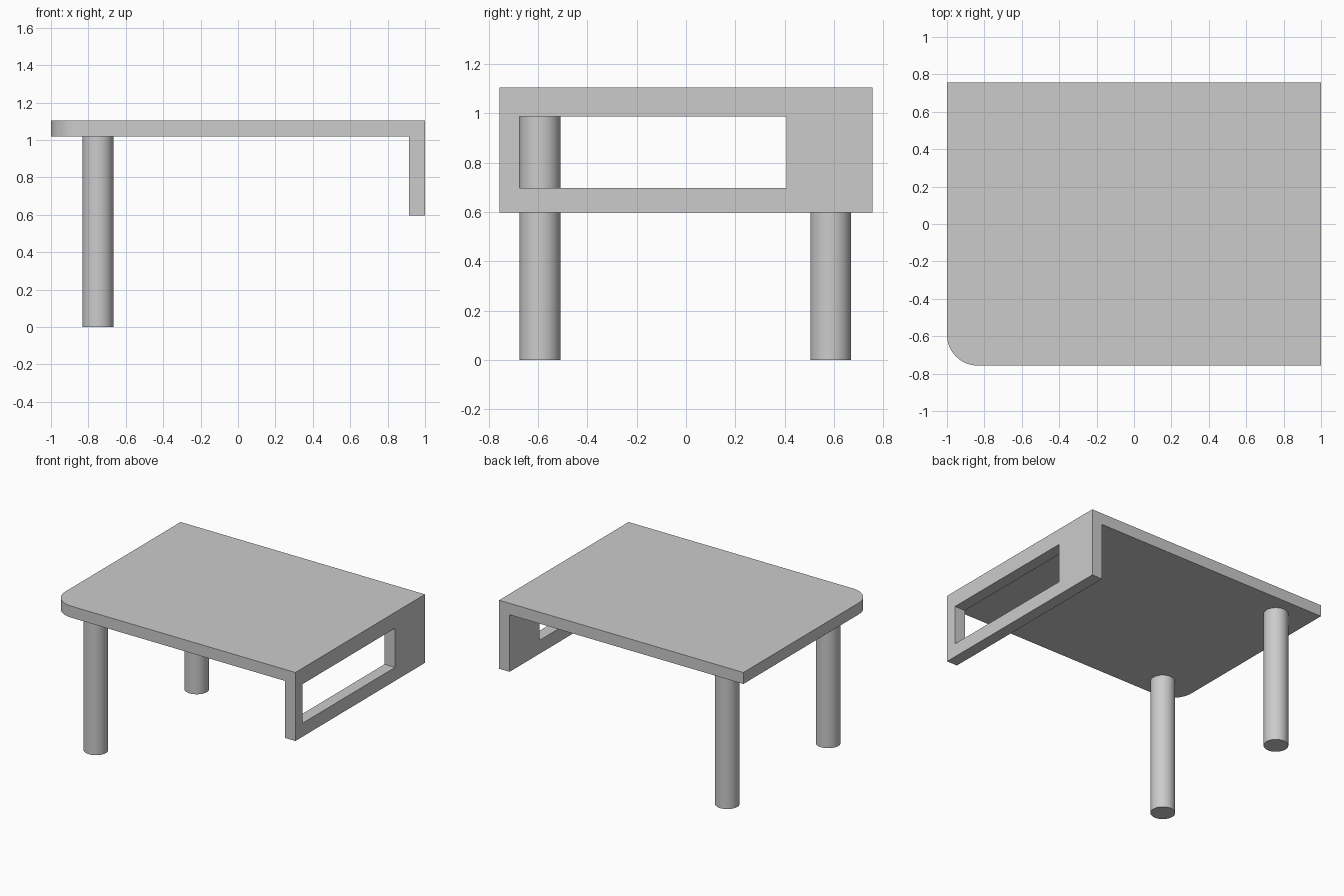
import bpy, bmesh
from math import sin, cos, pi

if "Cube" in bpy.data.objects:
    bpy.data.objects.remove(bpy.data.objects["Cube"], do_unlink=True)

HALF_Y, TOP, UNDER, PANEL_LOW, PANEL_IN = 0.757, 1.104, 1.019, 0.597, 0.914
CORNER, LEG_R = 0.165, 0.083

grey = bpy.data.materials.new("plain grey")
grey.use_nodes = True
colour = (0.6, 0.6, 0.6, 1)
grey.diffuse_color = colour
grey.node_tree.nodes["Principled BSDF"].inputs["Base Color"].default_value = colour


def prism(name, outline, z0, z1):
    """Extrude a plan outline (counter-clockwise) from z0 to z1."""
    bm = bmesh.new()
    face = bm.faces.new([bm.verts.new((x, y, z0)) for x, y in outline])
    up = bmesh.ops.extrude_face_region(bm, geom=[face])["geom"]
    bmesh.ops.translate(bm, vec=(0, 0, z1 - z0),
                        verts=[v for v in up if isinstance(v, bmesh.types.BMVert)])
    bmesh.ops.recalc_face_normals(bm, faces=bm.faces)
    mesh = bpy.data.meshes.new(name)
    bm.to_mesh(mesh)
    bm.free()
    mesh.materials.append(grey)
    obj = bpy.data.objects.new(name, mesh)
    bpy.context.collection.objects.link(obj)
    return obj


def box(name, x0, x1, y0, y1, z0, z1):
    return prism(name, [(x0, y0), (x1, y0), (x1, y1), (x0, y1)], z0, z1)


def smooth(obj):
    bpy.ops.object.select_all(action="DESELECT")
    obj.select_set(True)
    bpy.context.view_layer.objects.active = obj
    bpy.ops.object.shade_smooth_by_angle(angle=pi / 6)


# Table top and side panel as one solid, with one rounded front corner
arc = [pi + pi / 2 * i / 16 for i in range(17)]
outline = [(CORNER - 1 + CORNER * cos(a), CORNER - HALF_Y + CORNER * sin(a)) for a in arc]
outline += [(1, -HALF_Y), (1, HALF_Y), (-1, HALF_Y)]
table = prism("table_top_and_side_panel", outline, PANEL_LOW, TOP)

# Space below the top, and the window in the side panel
cutters = [box("underside_cutter", -2, PANEL_IN, -1, 1, 0, UNDER),
           box("window_cutter", 0.8, 1.2, -0.675, 0.408, 0.697, 0.986)]
for cutter in cutters:
    mod = table.modifiers.new(cutter.name, "BOOLEAN")
    mod.operation, mod.solver, mod.object = "DIFFERENCE", "EXACT", cutter
bpy.context.view_layer.objects.active = table
table.select_set(True)
for cutter in cutters:
    bpy.ops.object.modifier_apply(modifier=cutter.name)
    bpy.data.objects.remove(cutter, do_unlink=True)
smooth(table)

# Two round legs at the open end
for name, y in (("front_leg", -0.592), ("back_leg", 0.587)):
    bpy.ops.mesh.primitive_cylinder_add(vertices=48, radius=LEG_R, depth=UNDER,
                                        location=(-0.749, y, UNDER / 2))
    leg = bpy.context.object
    leg.name = name
    leg.data.materials.append(grey)
    smooth(leg)
